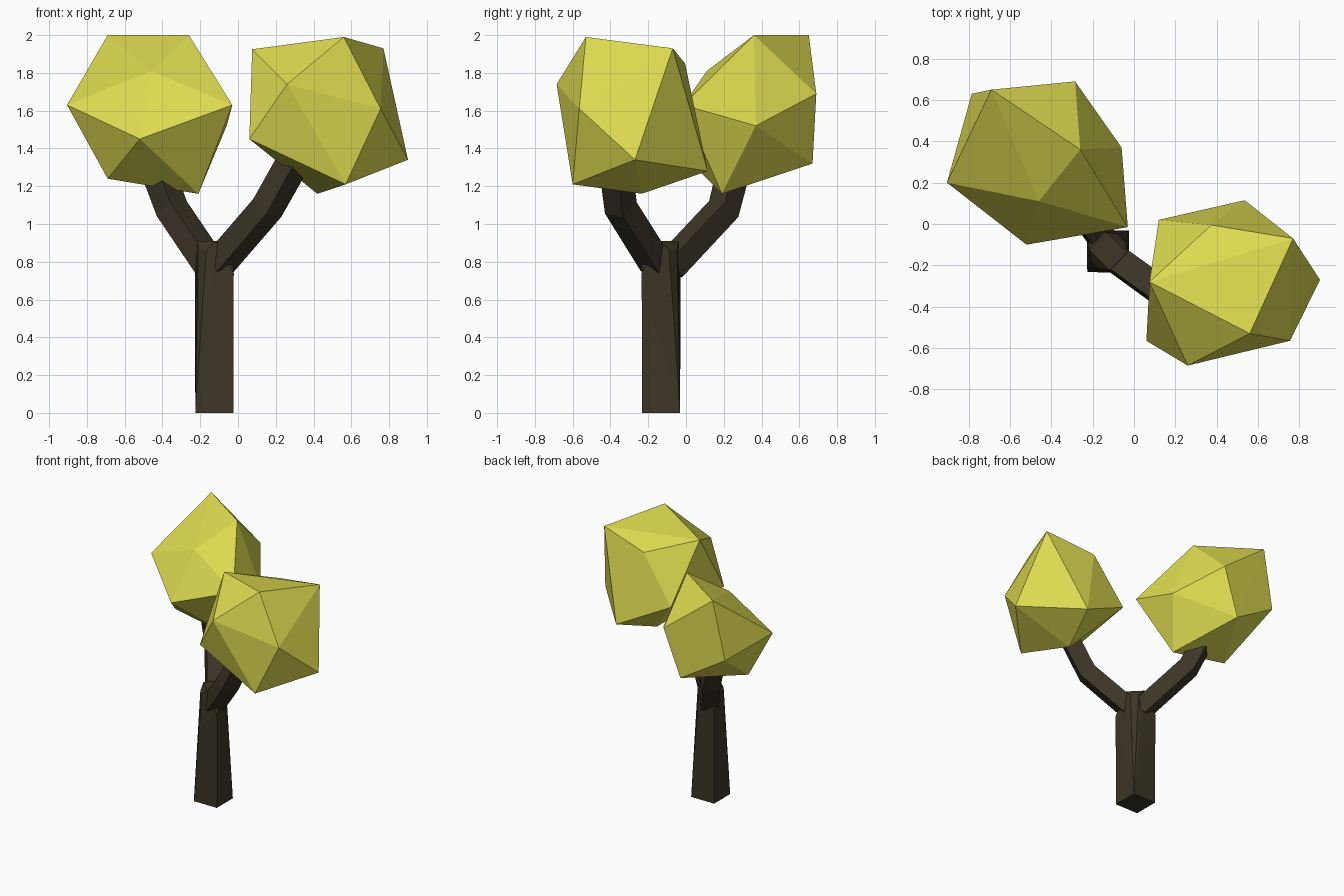
import bpy, bmesh
from mathutils import Vector

if "Cube" in bpy.data.objects:
    bpy.data.objects.remove(bpy.data.objects["Cube"])


def material(name, color):
    m = bpy.data.materials.new(name)
    m.diffuse_color = (*color, 1)
    m.use_nodes = True
    m.node_tree.nodes["Principled BSDF"].inputs["Base Color"].default_value = m.diffuse_color
    return m


leaf = material("leaf_yellow", (0.72, 0.70, 0.08))
bark = material("bark_brown", (0.045, 0.035, 0.02))


def finish(name, bm, mat):
    bmesh.ops.recalc_face_normals(bm, faces=bm.faces[:])
    me = bpy.data.meshes.new(name)
    bm.to_mesh(me)
    bm.free()
    me.materials.append(mat)
    ob = bpy.data.objects.new(name, me)
    bpy.context.collection.objects.link(ob)


def hull(name, points, mat):
    """Faceted convex solid around a few corner points."""
    bm = bmesh.new()
    for p in points:
        bm.verts.new(p)
    res = bmesh.ops.convex_hull(bm, input=bm.verts[:])
    loose = [v for v in bm.verts if not v.link_faces]
    bmesh.ops.delete(bm, geom=loose, context='VERTS')
    finish(name, bm, mat)


def branch(name, path, half, mat):
    """Square tube swept along a bent path."""
    side = Vector((1, 1, 0)).normalized()
    path = [Vector(p) for p in path]
    bm = bmesh.new()
    rings = []
    for i, p in enumerate(path):
        d = (path[min(i + 1, len(path) - 1)] - path[max(i - 1, 0)]).normalized()
        s = (side - d * side.dot(d)).normalized()
        u = d.cross(s)
        rings.append([bm.verts.new(p + s * a * half + u * b * half)
                      for a, b in ((-1, -1), (1, -1), (1, 1), (-1, 1))])
    for r, q in zip(rings, rings[1:]):
        for i in range(4):
            j = (i + 1) % 4
            bm.faces.new((r[i], r[j], q[j], q[i]))
    bm.faces.new(rings[0])
    bm.faces.new(rings[-1])
    finish(name, bm, mat)


# Trunk: square foot, pinched across one diagonal at the fork
c = Vector((-0.125, -0.132, 0))
n = Vector((1, 1, 0)).normalized()
t = Vector((1, -1, 0)).normalized()
pts = []
for s in (-1, 1):
    pts += [c + n * s * 0.143, c + t * s * 0.143]
    pts += [c + t * s * 0.145 + Vector((0, 0, 0.74))]
    for k in (-1, 1):
        pts.append(c + n * s * 0.09 + t * k * 0.03 + Vector((0, 0, 0.86)))
        pts.append(c + n * s * 0.06 + t * k * 0.07 + Vector((0, 0, 0.91)))
hull("trunk", pts, bark)

# Two bent branches
branch("left_branch", [(-0.14, -0.09, 0.77), (-0.35, 0.20, 1.08), (-0.44, 0.26, 1.32)], 0.063, bark)
branch("right_branch", [(-0.10, -0.16, 0.79), (0.155, -0.345, 1.085), (0.31, -0.38, 1.36)], 0.063, bark)

# Irregular twenty-sided crowns
hull("left_crown", [
    (-0.69, 0.65, 2.0), (-0.26, 0.36, 2.0), (-0.905, 0.20, 1.63),
    (-0.52, -0.10, 1.45), (-0.03, -0.015, 1.63), (-0.46, 0.11, 1.81),
    (-0.285, 0.69, 1.69), (-0.06, 0.37, 1.52), (-0.21, 0.19, 1.16),
    (-0.69, 0.20, 1.24), (-0.785, 0.63, 1.54), (-0.42, 0.67, 1.32)], leaf)
hull("right_crown", [
    (0.56, -0.53, 1.99), (0.77, -0.07, 1.93), (0.90, -0.27, 1.34),
    (0.57, -0.60, 1.21), (0.06, -0.565, 1.45), (0.26, -0.685, 1.74),
    (0.755, -0.565, 1.61), (0.075, -0.28, 1.925), (0.42, -0.235, 1.16),
    (0.12, 0.02, 1.49), (0.535, 0.115, 1.28), (0.375, -0.005, 1.85)], leaf)
